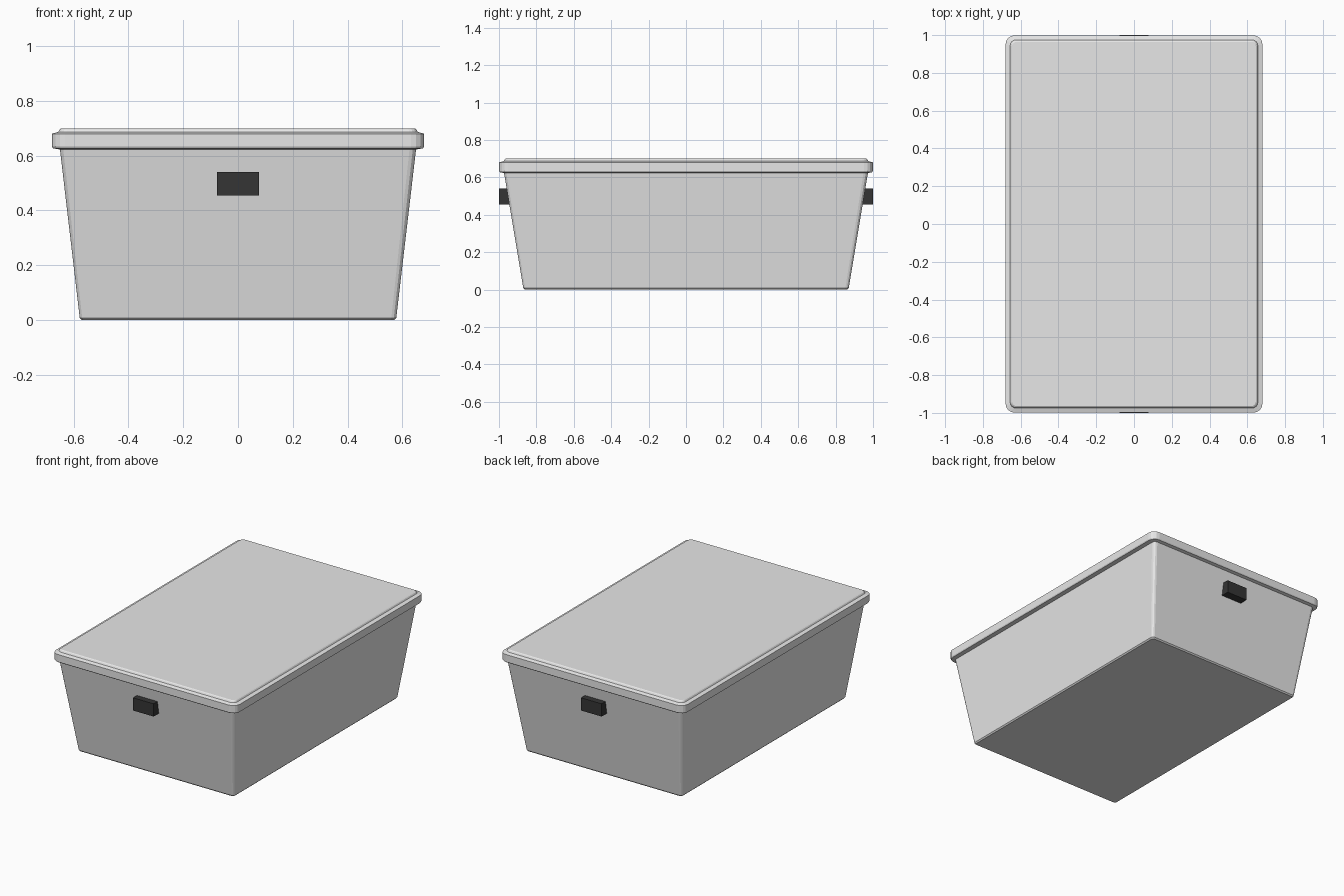
import bpy, bmesh, math

if "Cube" in bpy.data.objects:
    bpy.data.objects.remove(bpy.data.objects["Cube"])


def material(name, value):
    m = bpy.data.materials.new(name)
    m.diffuse_color = (value, value, value, 1)
    m.use_nodes = True
    m.node_tree.nodes["Principled BSDF"].inputs["Base Color"].default_value = m.diffuse_color
    return m


GREY = material("light grey plastic", 0.8)
DARK = material("dark handle", 0.035)


def rounded_rect(hx, hy, r, segs):
    pts = []
    for i, (sx, sy) in enumerate([(1, 1), (-1, 1), (-1, -1), (1, -1)]):
        for k in range(segs + 1):
            a = math.pi / 2 * (i + k / segs)
            pts.append((sx * (hx - r) + r * math.cos(a), sy * (hy - r) + r * math.sin(a)))
    return pts


def loft(name, sections, mat, segs):
    """Skin a stack of rounded rectangles: (half x, half y, radius, z)."""
    bm = bmesh.new()
    rings = [[bm.verts.new((x, y, z)) for x, y in rounded_rect(hx, hy, r, segs)]
             for hx, hy, r, z in sections]
    n = len(rings[0])
    for a, b in zip(rings, rings[1:]):
        for i in range(n):
            j = (i + 1) % n
            bm.faces.new((a[i], a[j], b[j], b[i]))
    bm.faces.new(rings[0][::-1])
    bm.faces.new(rings[-1])
    me = bpy.data.meshes.new(name)
    bm.to_mesh(me)
    bm.free()
    me.materials.append(mat)
    ob = bpy.data.objects.new(name, me)
    bpy.context.collection.objects.link(ob)
    return ob


# Tapered tub with a small bevel round the base
loft("tub", [(0.570, 0.862, 0.012, 0.0),
             (0.578, 0.870, 0.018, 0.008),
             (0.651, 0.974, 0.024, 0.630)], GREY, 3)

# Lid: chamfered rim and a slightly raised top panel
LID = [(0.045, 0.620), (0.004, 0.627), (0.0, 0.634), (0.0, 0.680),
       (0.024, 0.687), (0.029, 0.696), (0.035, 0.700)]
loft("lid", [(0.68 - d, 0.999 - d, 0.048 - 0.7 * d, z) for d, z in LID], GREY, 4)

# Handle blocks on both short ends
for side, label in ((-1, "front"), (1, "back")):
    bpy.ops.mesh.primitive_cube_add(size=1, location=(0, side * 0.965, 0.4975))
    h = bpy.context.object
    h.name = label + "_handle"
    h.scale = (0.152, 0.07, 0.085)
    h.data.materials.append(DARK)
